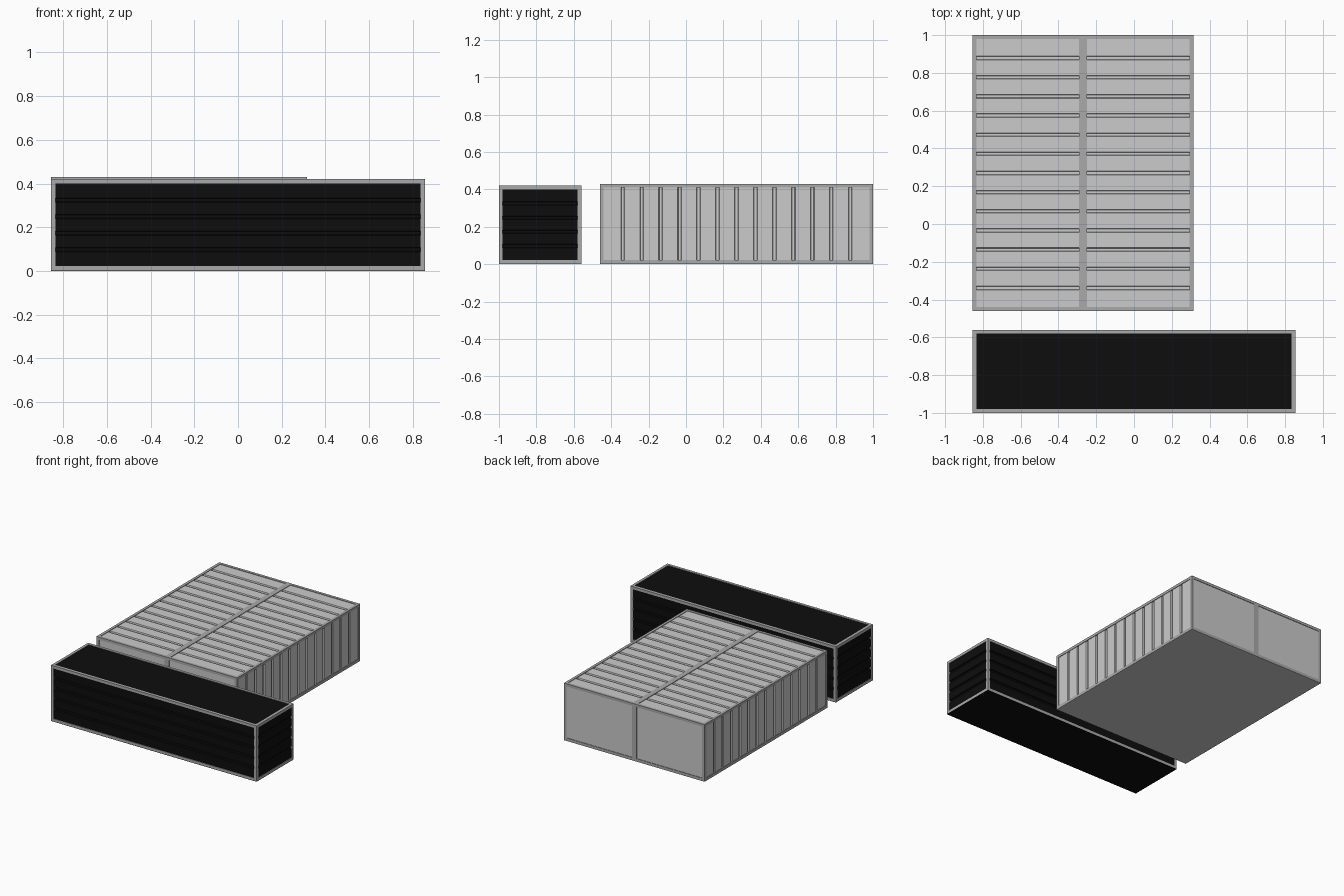
import bpy, bmesh
from mathutils import Vector

if "Cube" in bpy.data.objects:
    bpy.data.objects.remove(bpy.data.objects["Cube"])


def material(name, v):
    m = bpy.data.materials.new(name)
    m.diffuse_color = (v, v, v, 1)
    m.use_nodes = True
    m.node_tree.nodes["Principled BSDF"].inputs["Base Color"].default_value = m.diffuse_color
    return m


BLACK = material("black_paint", 0.004)
STEEL = material("dark_steel", 0.4)
T = 0.02       # frame bar thickness
INSET = 0.004  # panel face below the frame face
GROOVE = 0.009 # groove depth


def finish(name, bm, mat=None):
    me = bpy.data.meshes.new(name)
    bm.to_mesh(me)
    bm.free()
    ob = bpy.data.objects.new(name, me)
    bpy.context.collection.objects.link(ob)
    if mat:
        me.materials.append(mat)
    return ob


def add_box(bm, lo, hi):
    vs = bmesh.ops.create_cube(bm, size=1)["verts"]
    for v in vs:
        v.co = Vector([(lo[i] + hi[i]) / 2 + v.co[i] * (hi[i] - lo[i]) for i in range(3)])


def box(name, lo, hi, mat=None):
    bm = bmesh.new()
    add_box(bm, lo, hi)
    return finish(name, bm, mat)


def frame(name, lo, hi):
    # twelve square bars along the edges of a box
    bm = bmesh.new()
    for axis in range(3):
        b, c = [i for i in range(3) if i != axis]
        for sb in (0, 1):
            for sc in (0, 1):
                l, h = list(lo), list(hi)
                for k, s in ((b, sb), (c, sc)):
                    if s:
                        l[k] = hi[k] - T
                    else:
                        h[k] = lo[k] + T
                # let only the first axis own the corners
                for k in range(axis if axis < 2 else 0, axis + 1):
                    if k == axis and axis > 0:
                        l[k] += T
                        h[k] -= T
                add_box(bm, l, h)
    return finish(name, bm, STEEL)


def ribbed_sheet(name, lo, hi, normal, side, along, count, mat=None):
    # grooved panel on one face of a box; grooves repeat along one axis
    other = 3 - normal - along
    face = hi[normal] if side > 0 else lo[normal]
    a0, a1 = lo[along] + T, hi[along] - T
    pitch = (a1 - a0) / count
    w, s = 0.010, 0.003
    profile = [(a0, INSET)]
    for i in range(1, count):
        c = a0 + i * pitch
        profile += [(c - w, INSET), (c - w + s, INSET + GROOVE),
                    (c + w - s, INSET + GROOVE), (c + w, INSET)]
    profile.append((a1, INSET))
    bm = bmesh.new()
    rows = []
    for a, d in profile:
        row = []
        for o in (lo[other] + T * 0.7, hi[other] - T * 0.7):
            co = [0, 0, 0]
            co[normal], co[along], co[other] = face - side * d, a, o
            row.append(bm.verts.new(co))
        rows.append(row)
    for p, q in zip(rows, rows[1:]):
        bm.faces.new((p[0], p[1], q[1], q[0]))
    bm.normal_update()
    if bm.faces[:][0].normal[normal] * side < 0:
        bmesh.ops.reverse_faces(bm, faces=bm.faces[:])
    return finish(name, bm, mat)


def floor(name, lo, hi, mat=None):
    return box(name, (lo[0], lo[1], 0), (hi[0], hi[1], 0.003), mat)


# two grey containers side by side
for tag, x0, x1 in (("left", -0.855, -0.27), ("right", -0.27, 0.315)):
    lo, hi = (x0, -0.46, 0.002), (x1, 1.0, 0.43)
    frame(f"{tag}_container_frame", lo, hi)
    floor(f"{tag}_container_floor", lo, hi)
    ribbed_sheet(f"{tag}_container_roof", lo, hi, 2, 1, 1, 14)
    for side, s in (("west", -1), ("east", 1)):
        ribbed_sheet(f"{tag}_container_{side}_wall", lo, hi, 0, s, 1, 14)
    # flat end walls
    for end, y in (("front", lo[1] + INSET), ("back", hi[1] - INSET - 0.004)):
        box(f"{tag}_container_{end}_end", (x0 + T * .7, y, T * .7),
            (x1 - T * .7, y + 0.004, hi[2] - T * .7))

# long black container across the front
lo, hi = (-0.855, -1.0, 0.002), (0.855, -0.56, 0.42)
frame("black_container_frame", lo, hi)
floor("black_container_floor", lo, hi, BLACK)
box("black_container_roof", (lo[0] + T * .7, lo[1] + T * .7, hi[2] - INSET - 0.004),
    (hi[0] - T * .7, hi[1] - T * .7, hi[2] - INSET), BLACK)
for side, n, s in (("front", 1, -1), ("back", 1, 1), ("west", 0, -1), ("east", 0, 1)):
    ribbed_sheet(f"black_container_{side}_wall", lo, hi, n, s, 2, 5, BLACK)
